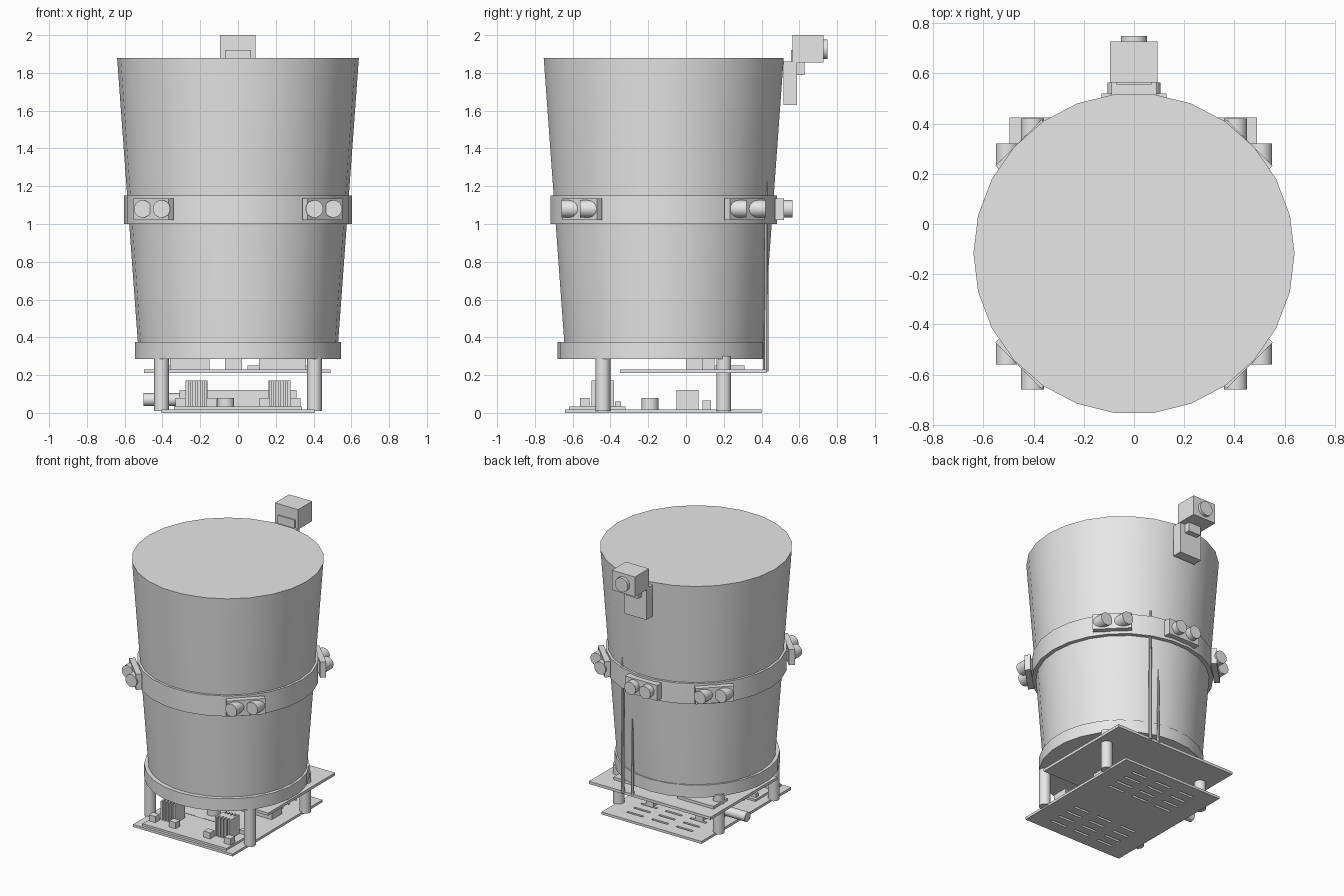
import bpy, bmesh
from math import radians, cos, sin, pi
from mathutils import Vector

cube = bpy.data.objects.get("Cube")
if cube:
    bpy.data.objects.remove(cube)

grey = bpy.data.materials.new("plain_grey")
grey.use_nodes = True
grey.diffuse_color = (0.8, 0.8, 0.8, 1)
grey.node_tree.nodes["Principled BSDF"].inputs["Base Color"].default_value = (0.8, 0.8, 0.8, 1)


def finish(name):
    ob = bpy.context.object
    ob.name = name
    ob.data.materials.append(grey)
    return ob


def box(name, x, y, z, turn=0):
    """Box from (low, high) pairs, optionally turned about z."""
    bpy.ops.mesh.primitive_cube_add(
        size=1, location=[(a + b) / 2 for a, b in (x, y, z)], rotation=(0, 0, turn))
    ob = finish(name)
    size = Vector([b - a for a, b in (x, y, z)])
    for v in ob.data.vertices:
        v.co *= size
    return ob


def block(name, cx, cy, w, d, z0, z1, turn=0):
    return box(name, (cx - w / 2, cx + w / 2), (cy - d / 2, cy + d / 2), (z0, z1), turn)


def rod(name, start, end, r1, r2=None, sides=24, roll=0):
    """Cylinder or cone between two points, smooth with sharp rims."""
    a, b = Vector(start), Vector(end)
    axis = b - a
    bpy.ops.mesh.primitive_cone_add(vertices=sides, radius1=r1, radius2=r1 if r2 is None else r2,
                                    depth=axis.length, location=(a + b) / 2)
    ob = finish(name)
    ob.rotation_euler = axis.to_track_quat('Z', 'Y').to_euler() if abs(axis.z) < 0.1 else (0, 0, roll)
    bpy.ops.object.shade_smooth_by_angle(angle=radians(30))
    return ob


# Bucket, its base ring and the strap around it
CY = -0.118
bucket = rod("bucket", (0, CY, 0.3), (0, CY, 1.88), 0.525, 0.64, 26, pi / 2)
rod("bucket_base_ring", (0, -0.13, 0.285), (0, -0.13, 0.375), 0.55, None, 26, pi / 2)
rod("strap", (0, CY, 1.0), (0, CY, 1.15), 0.604, None, 26, pi / 2)

# Range sensors: four on the corners, one at the back
for sx in (-1, 1):
    for sy, cy in ((-1, -0.55), (1, 0.31)):
        block("sensor_plate", sx * 0.447, cy, 0.26, 0.04, 1.02, 1.135, -sx * sy * pi / 4)
        for x, dy in ((0.405, 0.04), (0.505, -0.06)):
            y = cy + sy * dy
            rod("sensor_eye", (sx * x, y - sy * 0.02, 1.08), (sx * x, y + sy * 0.07, 1.08), 0.046)
block("back_sensor_plate", 0, 0.495, 0.26, 0.05, 1.02, 1.135)
for x in (-0.06, 0.06):
    rod("back_sensor_eye", (x, 0.5, 1.08), (x, 0.565, 1.08), 0.046)

# Camera and its bracket
box("camera_body", (-0.095, 0.093), (0.565, 0.727), (1.855, 2.0))
rod("camera_lens", (0, 0.72, 1.925), (0, 0.75, 1.925), 0.052)
box("camera_screen", (-0.07, 0.07), (0.557, 0.566), (1.86, 1.92))
box("camera_bracket", (-0.09, 0.09), (0.515, 0.587), (1.63, 1.86))
box("camera_bracket_step", (-0.05, 0.05), (0.58, 0.627), (1.79, 1.86))


# Lower board with rows of through slots
def slotted_board(name, x, y, z, columns, rows, length, width):
    xs = sorted([*x] + [c + s * length / 2 for c in columns for s in (-1, 1)])
    ys = sorted([*y] + [r + s * width / 2 for r in rows for s in (-1, 1)])
    bm = bmesh.new()
    grid = [[bm.verts.new((px, py, z[0])) for py in ys] for px in xs]
    for i in range(len(xs) - 1):
        for j in range(len(ys) - 1):
            if not (i % 2 and j % 2):
                bm.faces.new((grid[i][j], grid[i + 1][j], grid[i + 1][j + 1], grid[i][j + 1]))
    ret = bmesh.ops.extrude_face_region(bm, geom=bm.faces[:])
    for v in ret["geom"]:
        if isinstance(v, bmesh.types.BMVert):
            v.co.z = z[1]
    bmesh.ops.recalc_face_normals(bm, faces=bm.faces)
    mesh = bpy.data.meshes.new(name)
    bm.to_mesh(mesh)
    bm.free()
    mesh.materials.append(grey)
    bpy.context.collection.objects.link(bpy.data.objects.new(name, mesh))


slotted_board("lower_board", (-0.405, 0.405), (-0.64, 0.4), (0, 0.018), (-0.2, 0, 0.2),
              [g + 0.08 * k for g in (-0.54, 0.06) for k in range(4)], 0.13, 0.018)
box("upper_board", (-0.497, 0.49), (-0.35, 0.425), (0.21, 0.23))

# Legs
for x in (-0.405, 0.405):
    for y in (-0.44, 0.2):
        rod("leg", (x, y, 0.01), (x, y, 0.3), 0.039)

# Motor driver on the lower board: two finned heat sinks and small terminals
box("driver_board", (-0.34, 0.34), (-0.62, -0.32), (0.015, 0.033))
for s in (-1, 1):
    block("heat_sink_core", s * 0.22, -0.44, 0.115, 0.05, 0.03, 0.172)
    for k in range(5):
        block("heat_sink_fin", s * (0.17 + 0.025 * k), -0.44, 0.014, 0.12, 0.03, 0.172)
    for x in (0.14, 0.305):
        block("terminal", s * x, -0.535, 0.052, 0.05, 0.03, 0.078)
    block("chip", s * 0.3, -0.36, 0.05, 0.03, 0.03, 0.06)

# Other parts on the lower board
rod("buzzer", (-0.065, -0.19, 0.015), (-0.065, -0.19, 0.08), 0.045)
box("battery_box", (-0.31, 0.31), (-0.05, 0.065), (0.015, 0.122))
rod("power_plug", (-0.5, 0.0, 0.07), (-0.3, 0.0, 0.07), 0.034)
for x in (-0.2, 0.2):
    block("small_socket", x, 0.11, 0.06, 0.046, 0.015, 0.065)

# Parts on the upper board
box("upper_module_a", (-0.44, -0.15), (0.15, 0.31), (0.225, 0.25))
box("upper_module_b", (0.05, 0.37), (0.15, 0.31), (0.225, 0.25))
for x0, x1, y0, y1 in ((-0.36, -0.15, 0.0, 0.09), (0.11, 0.36, 0.0, 0.09), (-0.07, 0.02, 0.08, 0.15)):
    box("upper_socket", (x0, x1), (y0, y1), (0.225, 0.287))

# Antenna rods rising behind the bucket
rod("long_antenna", (0.215, 0.425, 0.22), (0.215, 0.425, 1.25), 0.013, 0.008, 8)
rod("short_antenna", (0.14, 0.42, 0.22), (0.14, 0.42, 0.78), 0.012, 0.004, 8)
